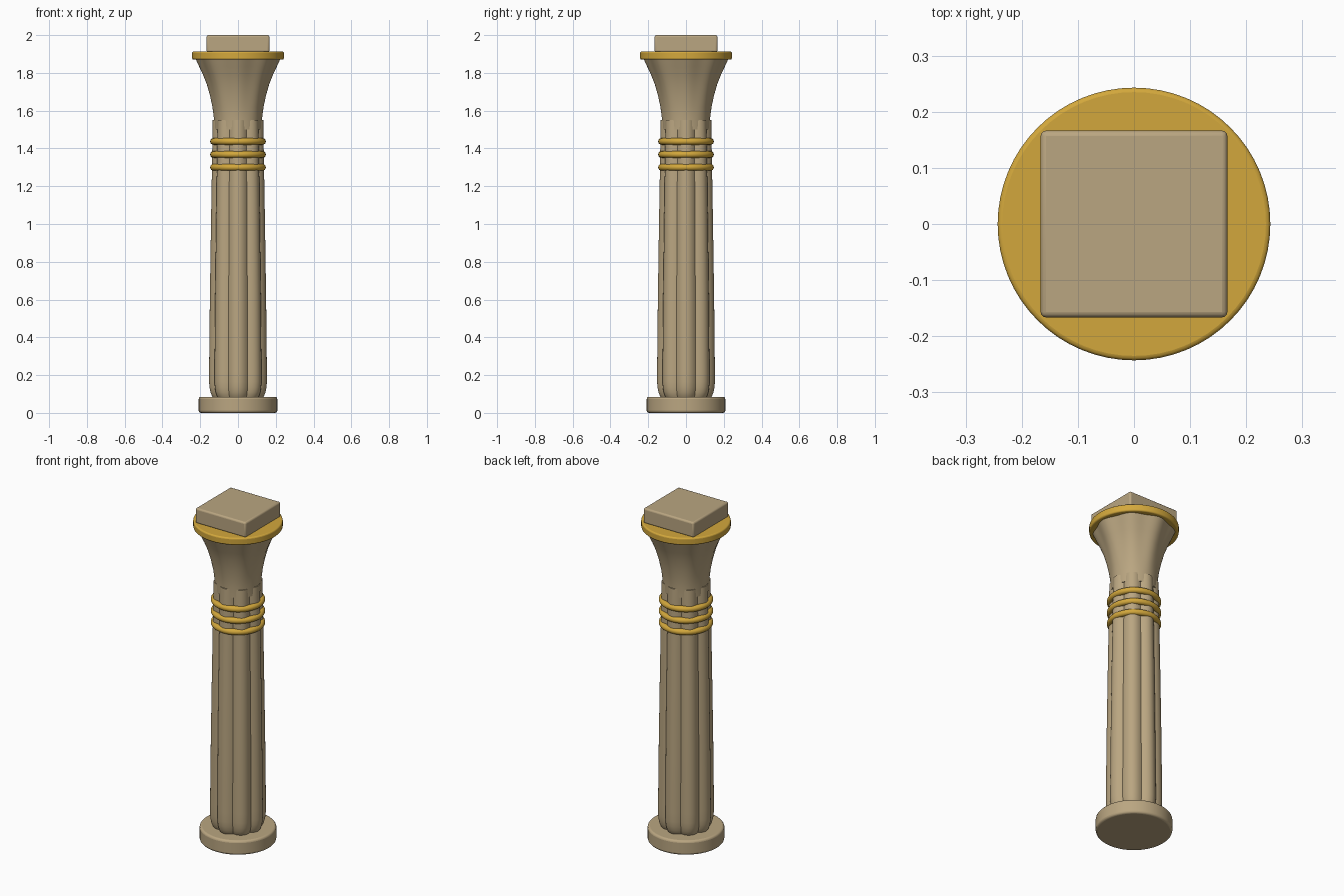
import bpy
import bmesh
from math import cos, sin, pi, radians

if "Cube" in bpy.data.objects:
    bpy.data.objects.remove(bpy.data.objects["Cube"], do_unlink=True)

LOBES = 8


def make_material(name, color):
    mat = bpy.data.materials.new(name)
    mat.use_nodes = True
    mat.diffuse_color = color
    mat.node_tree.nodes["Principled BSDF"].inputs["Base Color"].default_value = color
    return mat


sandstone = make_material("sandstone", (0.49, 0.38, 0.22, 1))
gold = make_material("gold", (0.65, 0.39, 0.045, 1))


def finish(obj, name, mat, bevel=0.0, angle=35):
    obj.name = name
    obj.data.materials.append(mat)
    if bevel:
        mod = obj.modifiers.new("soft_edges", "BEVEL")
        mod.width, mod.segments = bevel, 3
    bpy.ops.object.select_all(action="DESELECT")
    obj.select_set(True)
    bpy.context.view_layer.objects.active = obj
    bpy.ops.object.shade_smooth_by_angle(angle=radians(angle))
    return obj


def disc(name, radius, z0, z1, mat, bevel):
    bpy.ops.mesh.primitive_cylinder_add(vertices=64, radius=radius, depth=z1 - z0,
                                        location=(0, 0, (z0 + z1) / 2))
    return finish(bpy.context.object, name, mat, bevel)


def loft(name, profile, lobe_scale, mat, steps=128, angle=30):
    """Stack closed rings along (radius, z) points, scaled by a lobe function."""
    bm = bmesh.new()
    rings = []
    for r, z in profile:
        ring = []
        for i in range(steps):
            a = 2 * pi * i / steps
            k = r * lobe_scale(a, z)
            ring.append(bm.verts.new((k * cos(a), k * sin(a), z)))
        rings.append(ring)
    for low, high in zip(rings, rings[1:]):
        for i in range(steps):
            j = (i + 1) % steps
            bm.faces.new((low[i], low[j], high[j], high[i]))
    bm.faces.new(rings[0][::-1])
    bm.faces.new(rings[-1])
    mesh = bpy.data.meshes.new(name)
    bm.to_mesh(mesh)
    bm.free()
    obj = bpy.data.objects.new(name, mesh)
    bpy.context.collection.objects.link(obj)
    return finish(obj, name, mat, angle=angle)


# Round base
disc("base", 0.208, 0, 0.085, sandstone, 0.012)

# Shaft of bundled stems: rounded lobes meeting in sharp grooves
shaft_profile = [(0.131, 0.08), (0.139, 0.092), (0.146, 0.11), (0.151, 0.135),
                 (0.153, 0.165), (0.153, 0.22), (0.149, 0.6), (0.143, 1.0),
                 (0.137, 1.35), (0.134, 1.55)]
loft("shaft", shaft_profile,
     lambda a, z: 0.87 + 0.13 * abs(cos(a * LOBES / 2)), sandstone)

# Binding rings
for label, z in (("lower", 1.3), ("middle", 1.368), ("upper", 1.437)):
    bpy.ops.mesh.primitive_torus_add(major_radius=0.13, minor_radius=0.0175,
                                     major_segments=64, minor_segments=16,
                                     location=(0, 0, z))
    finish(bpy.context.object, label + "_ring", gold, angle=60)

# Flared capital with a gentle wave that grows towards the rim
capital_profile = [(0.125, 1.5), (0.127, 1.56), (0.134, 1.62), (0.146, 1.68),
                   (0.162, 1.74), (0.181, 1.79), (0.201, 1.835), (0.218, 1.875)]
loft("capital", capital_profile,
     lambda a, z: 1 + 0.03 * (z - 1.5) / 0.375 * cos(a * LOBES), sandstone)

# Gold rim and square top block
disc("rim", 0.243, 1.87, 1.913, gold, 0.008)
bpy.ops.mesh.primitive_cube_add(size=1, location=(0, 0, 1.9545))
block = bpy.context.object
block.scale = (0.333, 0.333, 0.091)
bpy.ops.object.transform_apply(location=False, rotation=False, scale=True)
finish(block, "top_block", sandstone, 0.01)
